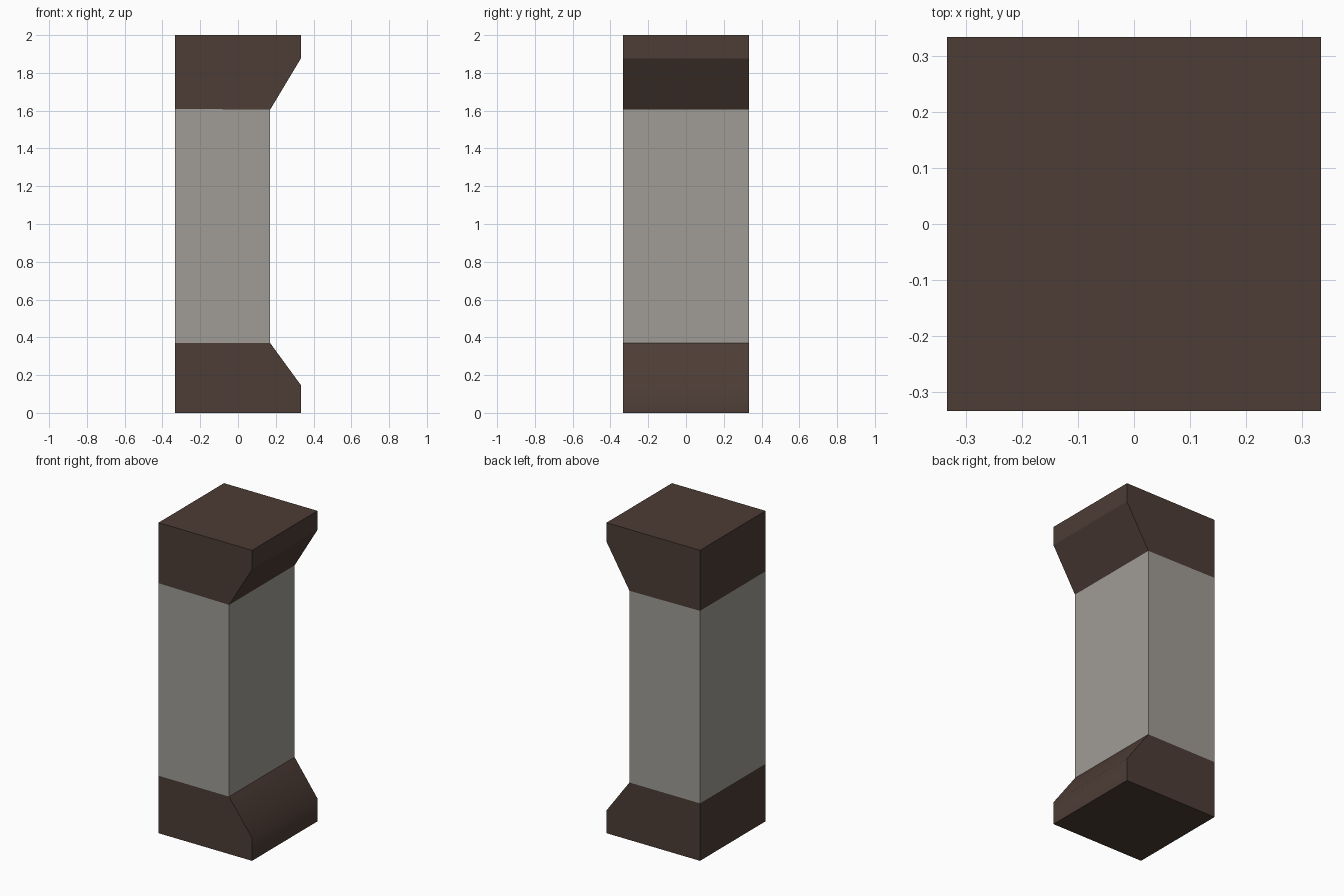
import bpy, bmesh, math

if "Cube" in bpy.data.objects:
    bpy.data.objects.remove(bpy.data.objects["Cube"])

HALF = 0.333   # half width and depth of the pillar
NECK = 0.17    # right edge of the narrower shaft


def material(name, rgb):
    mat = bpy.data.materials.new(name)
    mat.diffuse_color = (*rgb, 1.0)
    mat.use_nodes = True
    mat.node_tree.nodes["Principled BSDF"].inputs["Base Color"].default_value = mat.diffuse_color
    return mat


def extruded_part(name, profile, mat):
    """Extrude an x/z profile across the full depth of the pillar."""
    bm = bmesh.new()
    face = bm.faces.new([bm.verts.new((x, -HALF, z)) for x, z in profile])
    ext = bmesh.ops.extrude_face_region(bm, geom=[face])
    moved = [g for g in ext["geom"] if isinstance(g, bmesh.types.BMVert)]
    bmesh.ops.translate(bm, verts=moved, vec=(0, 2 * HALF, 0))
    bmesh.ops.recalc_face_normals(bm, faces=bm.faces)
    mesh = bpy.data.meshes.new(name)
    bm.to_mesh(mesh)
    bm.free()
    mesh.materials.append(mat)
    obj = bpy.data.objects.new(name, mesh)
    bpy.context.collection.objects.link(obj)
    return obj


brown = material("dark brown", (0.074, 0.046, 0.036))
grey = material("warm grey", (0.35, 0.335, 0.305))

# Base with a sloped shoulder on the right
base = extruded_part("base", [(-HALF, 0), (HALF, 0), (HALF, 0.147),
                              (NECK, 0.37), (-HALF, 0.37)], brown)

# Straight shaft
extruded_part("shaft", [(-HALF, 0.37), (NECK, 0.37),
                        (NECK, 1.605), (-HALF, 1.61)], grey)

# Cap flaring out to the right
extruded_part("cap", [(-HALF, 1.61), (NECK, 1.605), (HALF, 1.877),
                      (HALF, 2), (-HALF, 2)], brown)

# Soft transition between the base's shoulder and its right side
bpy.context.view_layer.objects.active = base
base.select_set(True)
bpy.ops.object.shade_smooth_by_angle(angle=math.radians(40))
